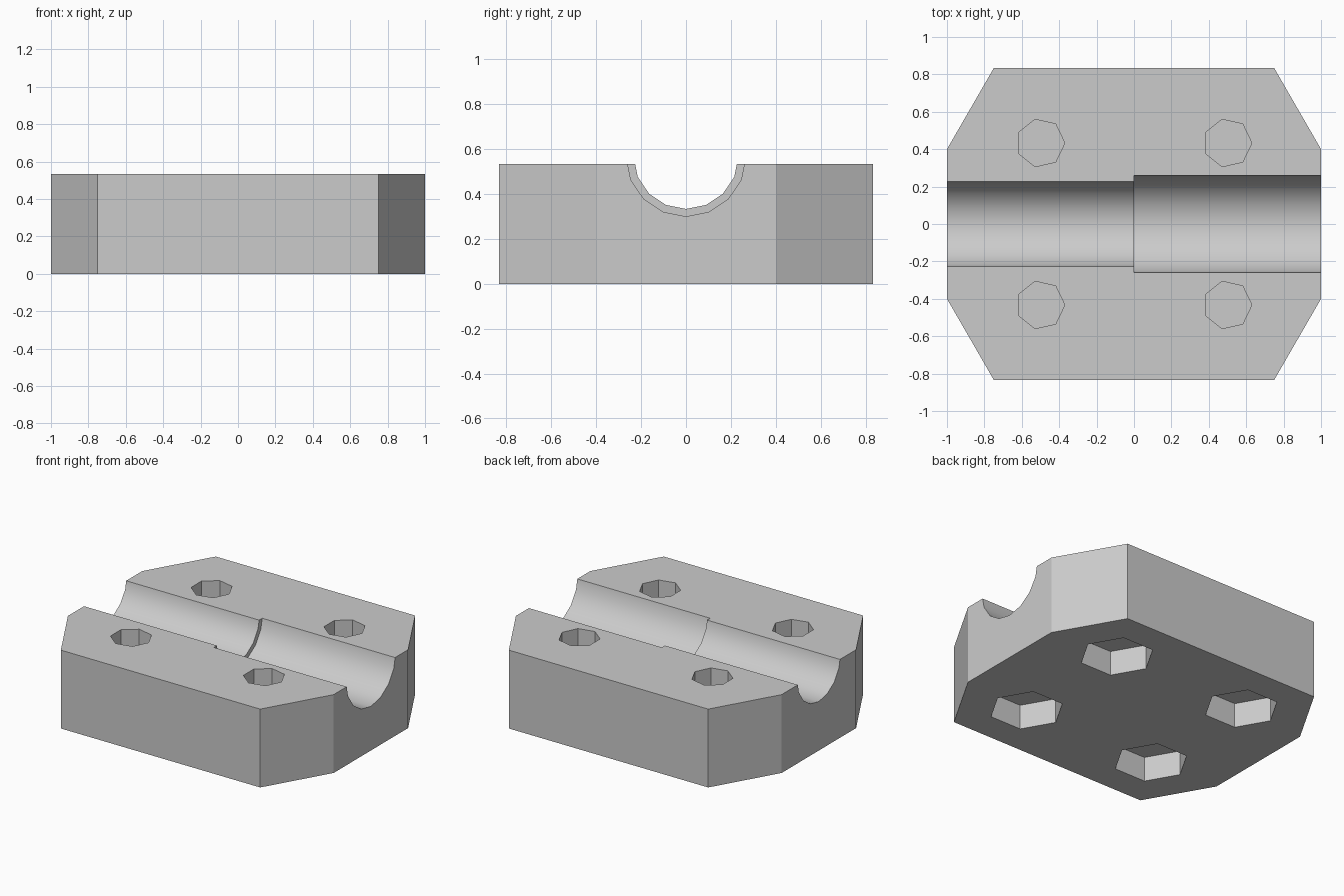
import bpy, bmesh, math
from mathutils import Vector

old = bpy.data.objects.get("Cube")
if old:
    bpy.data.objects.remove(old, do_unlink=True)

HEIGHT = 0.533
grey = bpy.data.materials.new("plain_grey")
grey.use_nodes = True
colour = (0.6, 0.6, 0.6, 1)
grey.diffuse_color = colour
grey.node_tree.nodes["Principled BSDF"].inputs["Base Color"].default_value = colour


def prism(name, points, direction):
    """Extrude a closed profile along a direction."""
    bm = bmesh.new()
    base = bm.faces.new([bm.verts.new(p) for p in points])
    extruded = bmesh.ops.extrude_face_region(bm, geom=[base])["geom"]
    verts = [g for g in extruded if isinstance(g, bmesh.types.BMVert)]
    bmesh.ops.translate(bm, verts=verts, vec=Vector(direction))
    bmesh.ops.recalc_face_normals(bm, faces=bm.faces)
    mesh = bpy.data.meshes.new(name)
    bm.to_mesh(mesh)
    bm.free()
    mesh.materials.append(grey)
    obj = bpy.data.objects.new(name, mesh)
    bpy.context.collection.objects.link(obj)
    return obj


def ring(sides, radius):
    """Corners of a regular polygon, the first one on the first axis."""
    angles = [math.tau * i / sides for i in range(sides)]
    return [(radius * math.cos(a), radius * math.sin(a)) for a in angles]


# Block with four chamfered corners
outline = [(1, -0.4), (1, 0.4), (0.75, 0.833), (-0.75, 0.833),
           (-1, 0.4), (-1, -0.4), (-0.75, -0.833), (0.75, -0.833)]
block = prism("clamp_block", [(x, y, 0) for x, y in outline], (0, 0, HEIGHT))
cutters = []

# Stepped half-round channel: narrow half, then wide half
for name, start, length, radius in (("narrow_channel", -1.2, 1.3, 0.2333),
                                    ("wide_channel", 0, 1.2, 0.2667)):
    points = [(start, u, 0.567 + v) for u, v in ring(16, radius)]
    cutters.append(prism(name + "_cutter", points, (length, 0, 0)))

# Bolt holes from above and nut pockets from below, with a thin web between
for cx in (-0.5, 0.5):
    for cy in (-0.433, 0.433):
        for name, sides, radius, low, high in (
                ("bolt_hole", 7, 0.13, 0.18, 0.7),
                ("nut_pocket", 6, 0.2333, -0.1, 0.168)):
            points = [(cx + u, cy + v, low) for u, v in ring(sides, radius)]
            cutters.append(prism(name + "_cutter", points, (0, 0, high - low)))

# Cut the block
bpy.ops.object.select_all(action="DESELECT")
block.select_set(True)
bpy.context.view_layer.objects.active = block
for cutter in cutters:
    cutter.hide_render = True
    cut = block.modifiers.new(cutter.name, "BOOLEAN")
    cut.operation = "DIFFERENCE"
    cut.solver = "EXACT"
    cut.object = cutter
    bpy.ops.object.modifier_apply(modifier=cut.name)
    bpy.data.objects.remove(cutter, do_unlink=True)

# Smooth channel, crisp edges elsewhere
bpy.ops.object.shade_smooth_by_angle(angle=math.radians(26))
